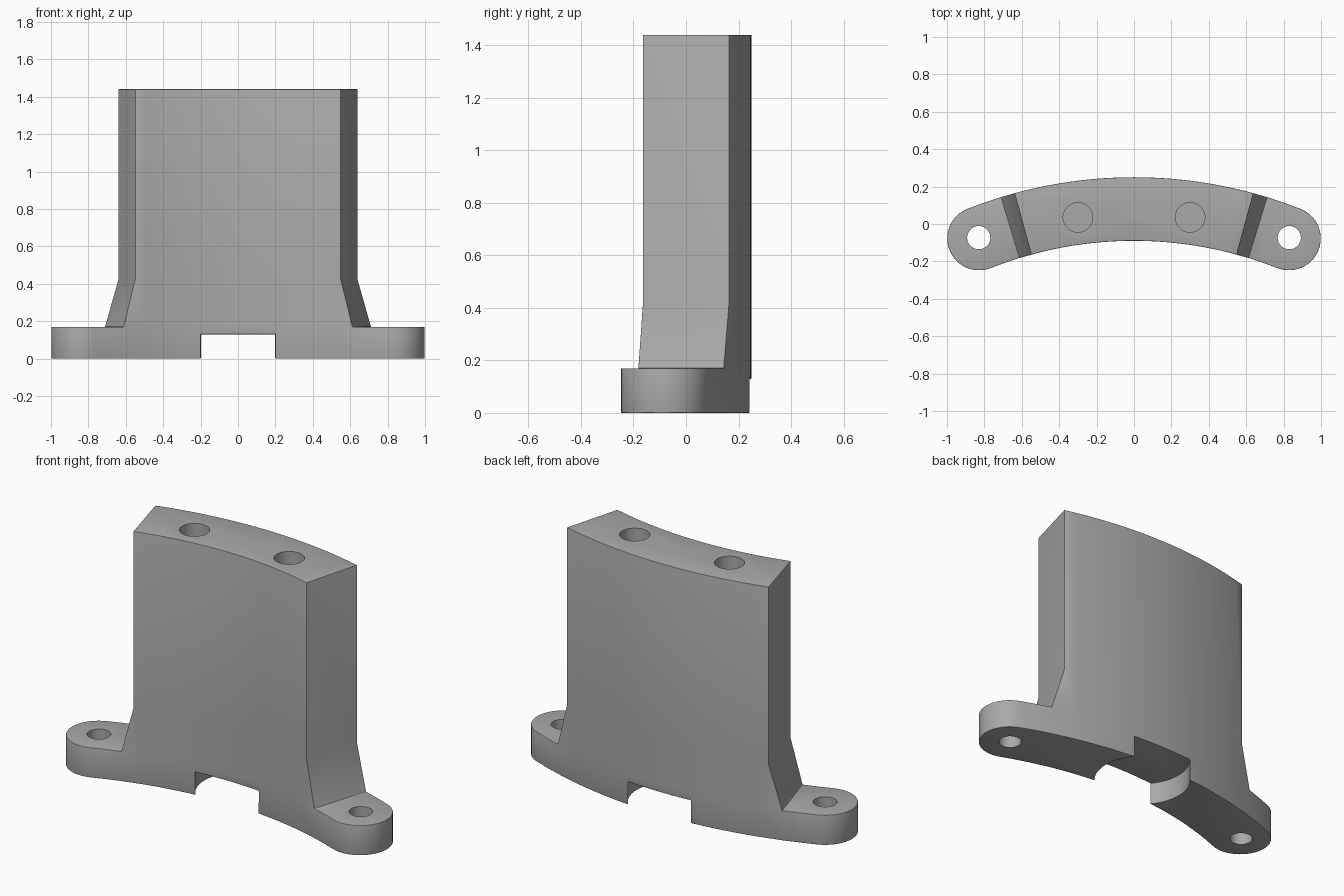
import bpy, bmesh, math
from mathutils import Vector

if "Cube" in bpy.data.objects:
    bpy.data.objects.remove(bpy.data.objects["Cube"])

CY, RI, RO = -2.18, 2.09, 2.43        # arc centre and radii of the curved wall
RM, LUG_R = (RI + RO) / 2, (RO - RI) / 2
A_FOOT, A_TOP, A_LUG = 0.297, 0.266, 0.3753
Z_BASE, Z_BEND, Z_TOP = 0.17, 0.425, 1.44

grey = bpy.data.materials.new("plain grey")
grey.diffuse_color = (0.4, 0.4, 0.4, 1)
grey.use_nodes = True
grey.node_tree.nodes["Principled BSDF"].inputs["Base Color"].default_value = grey.diffuse_color


def polar(r, a):
    return Vector((r * math.sin(a), CY + r * math.cos(a), 0))


def tower_section(end_angle):
    """Ring sector: outer arc left to right, then inner arc back."""
    n = 24
    angles = [-end_angle] + [-0.24 + 0.48 * i / n for i in range(n + 1)] + [end_angle]
    return [polar(RO, a) for a in angles] + [polar(RI, a) for a in reversed(angles)]


def lug_outline():
    """Rounded end on the right, from outer arc to inner arc."""
    c = polar(RM, A_LUG)
    u = Vector((math.sin(A_LUG), math.cos(A_LUG), 0))
    t = Vector((u.y, -u.x, 0))
    mid = (A_FOOT + A_LUG) / 2
    arc = [c + LUG_R * (math.cos(p) * u + math.sin(p) * t)
           for p in (math.pi * i / 24 for i in range(25))]
    return [polar(RO, mid)] + arc + [polar(RI, mid)]


def cylinder(name, x, y, r, z0, z1, segments):
    bpy.ops.mesh.primitive_cylinder_add(vertices=segments, radius=r, depth=z1 - z0,
                                        location=(x, y, (z0 + z1) / 2))
    ob = bpy.context.object
    ob.name = name
    ob.hide_render = True
    ob.data.materials.append(grey)
    return ob


# Bracket: curved foot with rounded lugs, tapering into the upright wall
bm = bmesh.new()


def ring(points, z):
    return [bm.verts.new((p.x, p.y, z)) for p in points]


def skin(low, high):
    for i in range(len(low)):
        j = (i + 1) % len(low)
        bm.faces.new((low[i], low[j], high[j], high[i]))


foot = tower_section(A_FOOT)
h = len(foot) // 2
right = lug_outline()
left = [Vector((-p.x, p.y, 0)) for p in reversed(right)]
outline = foot[:h] + right + foot[h:] + left
bottom, top = ring(outline, 0), ring(outline, Z_BASE)
skin(bottom, top)
bm.faces.new(bottom)
k = len(right)
base = top[:h] + top[h + k:2 * h + k]
bm.faces.new(top[h - 1:h + k + 1])                    # right lug top
bm.faces.new(top[2 * h + k - 1:] + [top[0]])          # left lug top
bend = ring(tower_section(A_TOP), Z_BEND)
crown = ring(tower_section(A_TOP), Z_TOP)
skin(base, bend)
skin(bend, crown)
bm.faces.new(crown)
bmesh.ops.recalc_face_normals(bm, faces=bm.faces)
mesh = bpy.data.meshes.new("curved_bracket")
bm.to_mesh(mesh)
bm.free()
mesh.materials.append(grey)
bracket = bpy.data.objects.new("curved_bracket", mesh)
bpy.context.collection.objects.link(bracket)


def apply(mod):
    bpy.ops.object.select_all(action='DESELECT')
    bracket.select_set(True)
    bpy.context.view_layer.objects.active = bracket
    bpy.ops.object.modifier_apply(modifier=mod.name)


def cut(cutter):
    mod = bracket.modifiers.new("cut", 'BOOLEAN')
    mod.operation, mod.solver, mod.object = 'DIFFERENCE', 'EXACT', cutter
    apply(mod)
    bpy.data.objects.remove(cutter)


# Round notch under the foot, then softened edges
cut(cylinder("notch_cutter", 0, 0.07, 0.2625, -0.1, 0.13, 64))
bevel = bracket.modifiers.new("soft_edges", 'BEVEL')
bevel.width, bevel.segments = 0.012, 3
bevel.limit_method, bevel.angle_limit = 'ANGLE', math.radians(30)
apply(bevel)

# Through holes in the lugs and blind holes in the top
for s in (-1, 1):
    cut(cylinder("lug_hole", s * 0.83, -0.073, 0.062, -0.1, 0.3, 40))
    cut(cylinder("top_hole", s * 0.3, 0.035, 0.079, 1.04, 1.6, 40))

bpy.ops.object.shade_smooth_by_angle(angle=math.radians(30))
